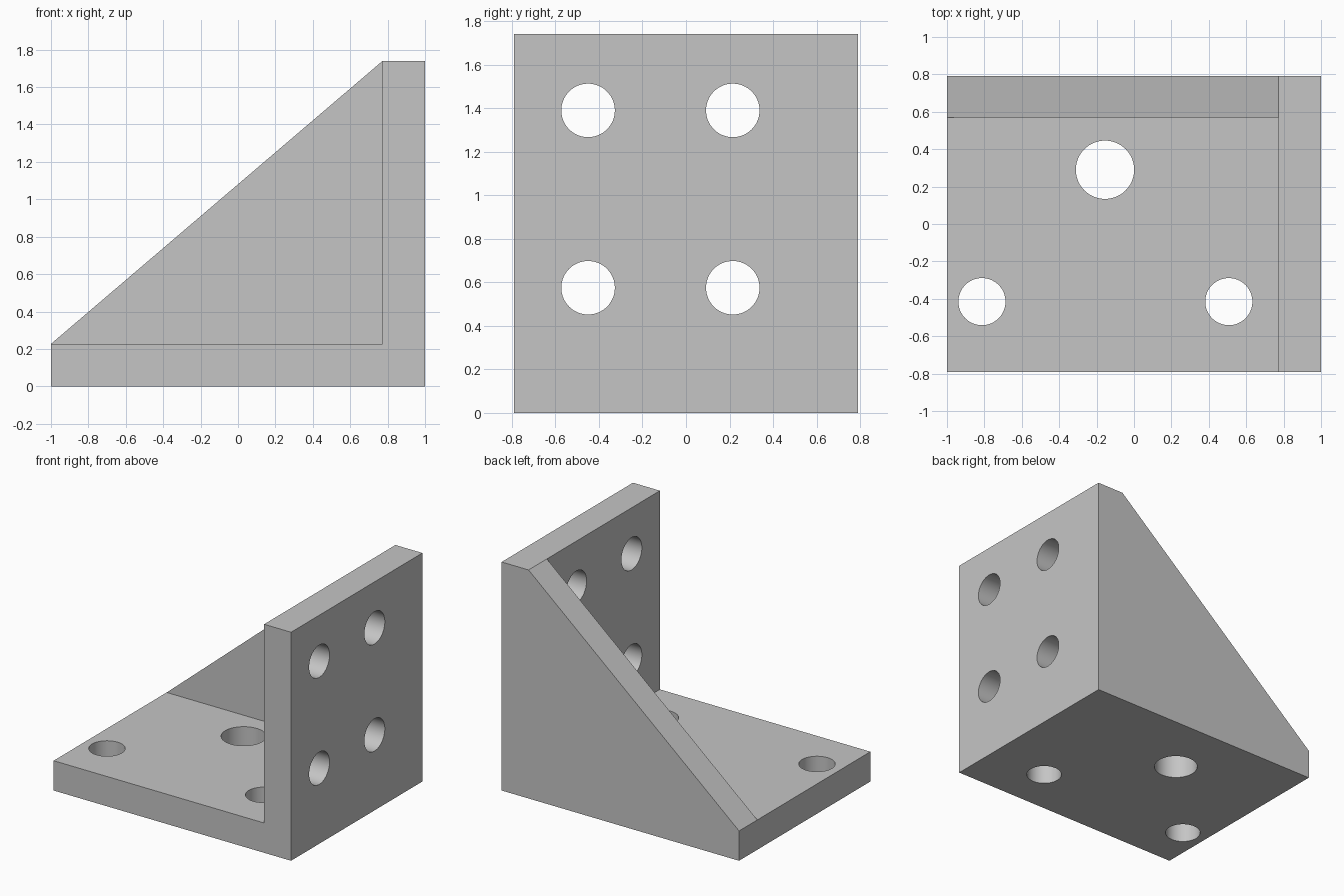
import bpy
import bmesh
import math
from mathutils import Matrix, Vector

cube = bpy.data.objects.get("Cube")
if cube:
    bpy.data.objects.remove(cube, do_unlink=True)

# Overall sizes
HALF_X, HALF_Y, HEIGHT, THICK = 1.0, 0.79, 1.74, 0.227
INNER_X = HALF_X - THICK
RIB_Y = HALF_Y - 0.22

grey = bpy.data.materials.new("plain_grey")
grey.use_nodes = True
colour = (0.56, 0.56, 0.56, 1.0)
grey.diffuse_color = colour
grey.node_tree.nodes["Principled BSDF"].inputs["Base Color"].default_value = colour


def add_object(name, bm):
    bmesh.ops.recalc_face_normals(bm, faces=bm.faces)
    mesh = bpy.data.meshes.new(name)
    bm.to_mesh(mesh)
    bm.free()
    mesh.materials.append(grey)
    obj = bpy.data.objects.new(name, mesh)
    bpy.context.collection.objects.link(obj)
    return obj


def extrude_profile(name, profile, y0, y1):
    """Extrude an (x, z) outline along y."""
    bm = bmesh.new()
    face = bm.faces.new([bm.verts.new((x, y0, z)) for x, z in profile])
    grown = bmesh.ops.extrude_face_region(bm, geom=[face])["geom"]
    verts = [v for v in grown if isinstance(v, bmesh.types.BMVert)]
    bmesh.ops.translate(bm, verts=verts, vec=(0, y1 - y0, 0))
    return add_object(name, bm)


def drill(name, centre, radius, axis):
    """Cylinder cutter along the given axis."""
    bm = bmesh.new()
    turn = Vector((0, 0, 1)).rotation_difference(Vector(axis)).to_matrix().to_4x4()
    bmesh.ops.create_cone(bm, cap_ends=True, segments=64, radius1=radius,
                          radius2=radius, depth=THICK * 1.6,
                          matrix=Matrix.Translation(centre) @ turn)
    obj = add_object(name, bm)
    obj.hide_render = True
    return obj


def combine(target, tool, operation):
    mod = target.modifiers.new(operation.lower(), "BOOLEAN")
    mod.operation = operation
    mod.solver = "EXACT"
    mod.object = tool
    bpy.context.view_layer.objects.active = target
    bpy.ops.object.modifier_apply(modifier=mod.name)
    bpy.data.objects.remove(tool, do_unlink=True)


# L-shaped base plate and upright
bracket = extrude_profile("angle_bracket", [
    (-HALF_X, 0), (HALF_X, 0), (HALF_X, HEIGHT),
    (INNER_X, HEIGHT), (INNER_X, THICK), (-HALF_X, THICK)], -HALF_Y, RIB_Y)

# Sloped bracing rib along the back
rib = extrude_profile("bracing_rib", [
    (-HALF_X, 0), (HALF_X, 0), (HALF_X, HEIGHT),
    (INNER_X, HEIGHT), (-HALF_X, THICK)], RIB_Y, HALF_Y)
combine(bracket, rib, "UNION")

# Bolt holes through the upright
for y in (-0.45, 0.215):
    for z in (0.575, 1.39):
        cutter = drill("upright_hole", (HALF_X - THICK / 2, y, z), 0.123, (1, 0, 0))
        combine(bracket, cutter, "DIFFERENCE")

# Bolt holes through the base
for x, y, radius in ((-0.155, 0.29, 0.156), (-0.813, -0.415, 0.126),
                     (0.507, -0.415, 0.126)):
    cutter = drill("base_hole", (x, y, THICK / 2), radius, (0, 0, 1))
    combine(bracket, cutter, "DIFFERENCE")

# Merge coplanar faces, then smooth only the hole walls
bm = bmesh.new()
bm.from_mesh(bracket.data)
bmesh.ops.remove_doubles(bm, verts=bm.verts, dist=0.0001)
bmesh.ops.dissolve_limit(bm, angle_limit=math.radians(0.5),
                         verts=bm.verts, edges=bm.edges)
bm.to_mesh(bracket.data)
bm.free()
bpy.ops.object.select_all(action="DESELECT")
bracket.select_set(True)
bpy.context.view_layer.objects.active = bracket
bpy.ops.object.shade_smooth_by_angle(angle=math.radians(30))
